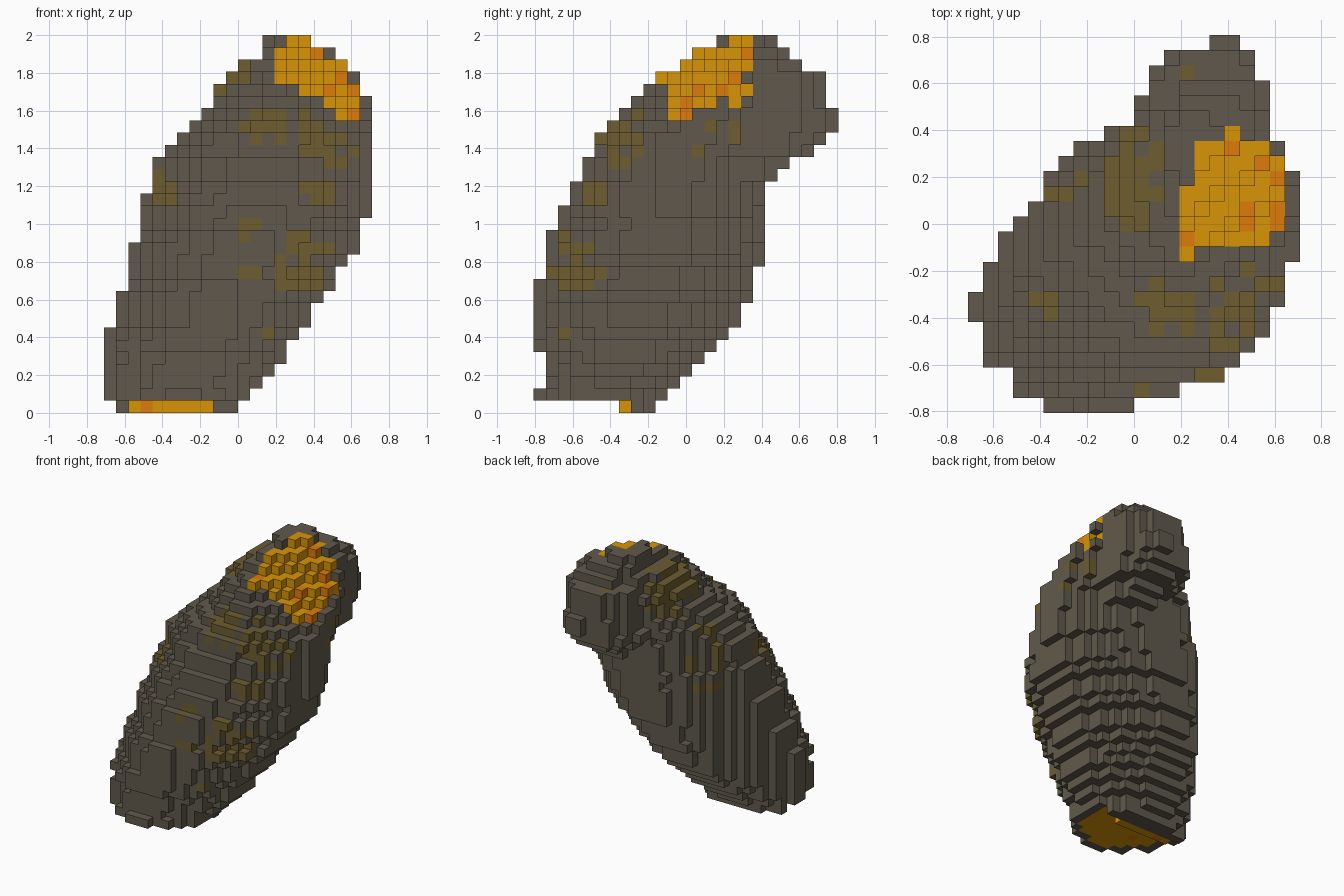
import bpy, bmesh, random
from mathutils import Vector

random.seed(4)
if "Cube" in bpy.data.objects:
    bpy.data.objects.remove(bpy.data.objects["Cube"])

V = 2 / 31                       # block size
NX, NY, NZ = 22, 25, 31          # grid of blocks


def material(name, rgb):
    lin = [((c / 255 + 0.055) / 1.055) ** 2.4 for c in rgb] + [1]
    m = bpy.data.materials.new(name)
    m.use_nodes = True
    m.diffuse_color = lin
    b = m.node_tree.nodes["Principled BSDF"]
    b.inputs["Base Color"].default_value = lin
    b.inputs["Roughness"].default_value = 0.9
    return m


ROCK, OLIVE, GOLD, ORANGE = range(4)
MATS = [material("grey brown rock", (97, 89, 76)),
        material("olive ore", (109, 93, 48)),
        material("gold ore", (216, 149, 6)),
        material("orange ore", (222, 124, 8))]


def centre(c):
    return Vector(((c[0] + .5 - NX / 2) * V, (c[1] + .5 - NY / 2) * V, (c[2] + .5) * V))


def slope(p):
    """Height of p above the slanting break in the top."""
    return p.z - (2.04 - .724 * p.x + .633 * p.y)


def at(profile, k):
    """Stepped profile: the value of the last entry at or below k."""
    return [v for k0, v in profile if k0 <= k][-1]


# Plan outline: first and last block row for each column
PLAN_FRONT = [(0, 6), (1, 3), (3, 1), (5, 0), (11, 1), (14, 2), (17, 3), (18, 4), (19, 5), (20, 7), (21, 10)]
PLAN_BACK = [(0, 7), (1, 9), (2, 11), (3, 12), (4, 13), (5, 15), (6, 16), (7, 17), (9, 18), (10, 19),
             (11, 21), (12, 22), (13, 23), (16, 24), (18, 23), (19, 22), (20, 17), (21, 15)]


def stack(xmin, xmax, ymin, ymax, layers, power):
    """Blocks filling a rounded section in each layer, inside the plan and below the break."""
    cells = set()
    for k in layers:
        x0, x1, y0, y1 = (at(p, k) for p in (xmin, xmax, ymin, ymax))
        for i in range(x0, x1):
            for j in range(max(y0, at(PLAN_FRONT, i)), min(y1, at(PLAN_BACK, i) + 1)):
                dx = abs(2 * i + 1 - x0 - x1) / (x1 - x0)
                dy = abs(2 * j + 1 - y0 - y1) / (y1 - y0)
                if dx ** power + dy ** power <= 1 and slope(centre((i, j, k))) <= 0:
                    cells.add((i, j, k))
    return cells


# Leaning main body
body = stack(
    [(1, 0), (7, 1), (10, 2), (14, 3), (18, 4), (21, 5), (22, 6), (23, 7), (24, 8), (25, 9),
     (27, 10), (28, 11), (29, 13)],
    [(1, 12), (2, 13), (3, 14), (4, 15), (6, 16), (7, 17), (9, 18), (10, 19), (12, 20), (13, 21),
     (16, 22), (26, 21), (28, 20), (29, 19), (30, 17)],
    [(1, 0), (2, 1), (5, 0), (11, 1), (15, 2), (17, 3), (19, 4), (21, 5), (23, 6), (24, 7), (25, 8),
     (26, 9), (27, 10), (28, 11), (29, 12), (30, 15)],
    [(1, 11), (2, 12), (3, 13), (4, 14), (5, 15), (6, 16), (7, 17), (9, 18), (12, 19), (22, 20),
     (26, 21), (30, 20)],
    range(1, NZ), 1.9)

# Crown bulging out at the back
crown = stack(
    [(19, 13), (21, 12), (22, 11), (23, 12), (28, 13)],
    [(19, 19), (21, 20), (28, 20), (29, 19)],
    [(19, 10), (29, 12)],
    [(19, 20), (20, 21), (21, 23), (22, 24), (23, 25), (25, 24), (28, 22), (29, 21)],
    range(19, 30), 2.8) - body

# Thin ledge under the base
ledge = {(i, j, 0) for j, a, b in ((7, 2, 9), (8, 1, 11), (9, 3, 10)) for i in range(a, b)}
solid = body | crown | ledge

# Olive spots: x, y, z, radius, density
SPOTS = [(.05, -.7, 1.0, .08, .5), (.13, -.68, .8, .12, .6), (.36, -.62, .8, .19, .55),
         (.2, -.7, .45, .1, .7), (.38, -.45, 1.12, .13, .5), (.45, -.3, 1.45, .18, .6),
         (.17, -.33, 1.48, .15, .7), (.65, .15, 1.46, .14, .6), (-.36, -.2, 1.24, .08, .5),
         (-.35, .2, 1.2, .16, .5), (-.22, .12, 1.45, .12, .4), (.01, .2, 1.72, .23, .85),
         (.14, .68, 1.78, .1, .6), (-.35, -.33, 1.2, .12, .5), (.1, -.15, 1.64, .09, .6)]
ORANGE_COLUMNS = {(17, 17), (19, 16), (20, 15), (20, 13), (20, 12), (18, 13), (18, 12), (14, 11),
                  (3, 7), (4, 4)}
CRATER = Vector((.43, .12))
SIDES = [(1, 0, 0), (-1, 0, 0), (0, 1, 0), (0, -1, 0), (0, 0, 1), (0, 0, -1)]


def step(c, d):
    return (c[0] + d[0], c[1] + d[1], c[2] + d[2])


def on_break(c, p):
    """True for ore blocks lying on the slanting break."""
    i, j, k = c
    if i == 14:
        return 10 <= j <= 14 and 26 < k < 30 and slope(p) > -.17
    return (15 <= i <= 20 and j >= 11 and k >= 24
            and (p.xy - CRATER).length < .27 and slope(p) > -.17)


def ore(c):
    """Material of one block from its position."""
    i, j, k = c
    p = centre(c)
    gold = ORANGE if (i, j) in ORANGE_COLUMNS else GOLD
    if on_break(c, p):
        return gold
    # ore under the base
    if k == 0:
        return gold if j == 7 else ROCK
    if k == 1 and all(step(c, d) in solid for d in SIDES[:5]):
        return gold
    for x, y, z, r, density in SPOTS:
        if (p - Vector((x, y, z))).length < r and random.random() < density:
            return OLIVE
    return ROCK


def build(name, cells):
    """Mesh made of the exposed block sides only."""
    bm = bmesh.new()
    verts = {}

    def vert(co):
        if co not in verts:
            verts[co] = bm.verts.new(((co[0] - NX / 2) * V, (co[1] - NY / 2) * V, co[2] * V))
        return verts[co]

    for c in sorted(cells):
        open_sides = [d for d in SIDES if step(c, d) not in solid]
        if not open_sides:
            continue
        mat = ore(c)
        for d in open_sides:
            a = next(n for n in range(3) if d[n])
            u, w = (a + 1) % 3, (a + 2) % 3
            corners = []
            for du, dw in ((0, 0), (1, 0), (1, 1), (0, 1)):
                q = list(c)
                q[a] += d[a] > 0
                q[u] += du
                q[w] += dw
                corners.append(vert(tuple(q)))
            if d[a] < 0:
                corners.reverse()
            bm.faces.new(corners).material_index = mat
    mesh = bpy.data.meshes.new(name)
    bm.to_mesh(mesh)
    bm.free()
    for m in MATS:
        mesh.materials.append(m)
    bpy.context.collection.objects.link(bpy.data.objects.new(name, mesh))


build("boulder_body", body)
build("boulder_crown", crown)
build("base_ledge", ledge)
